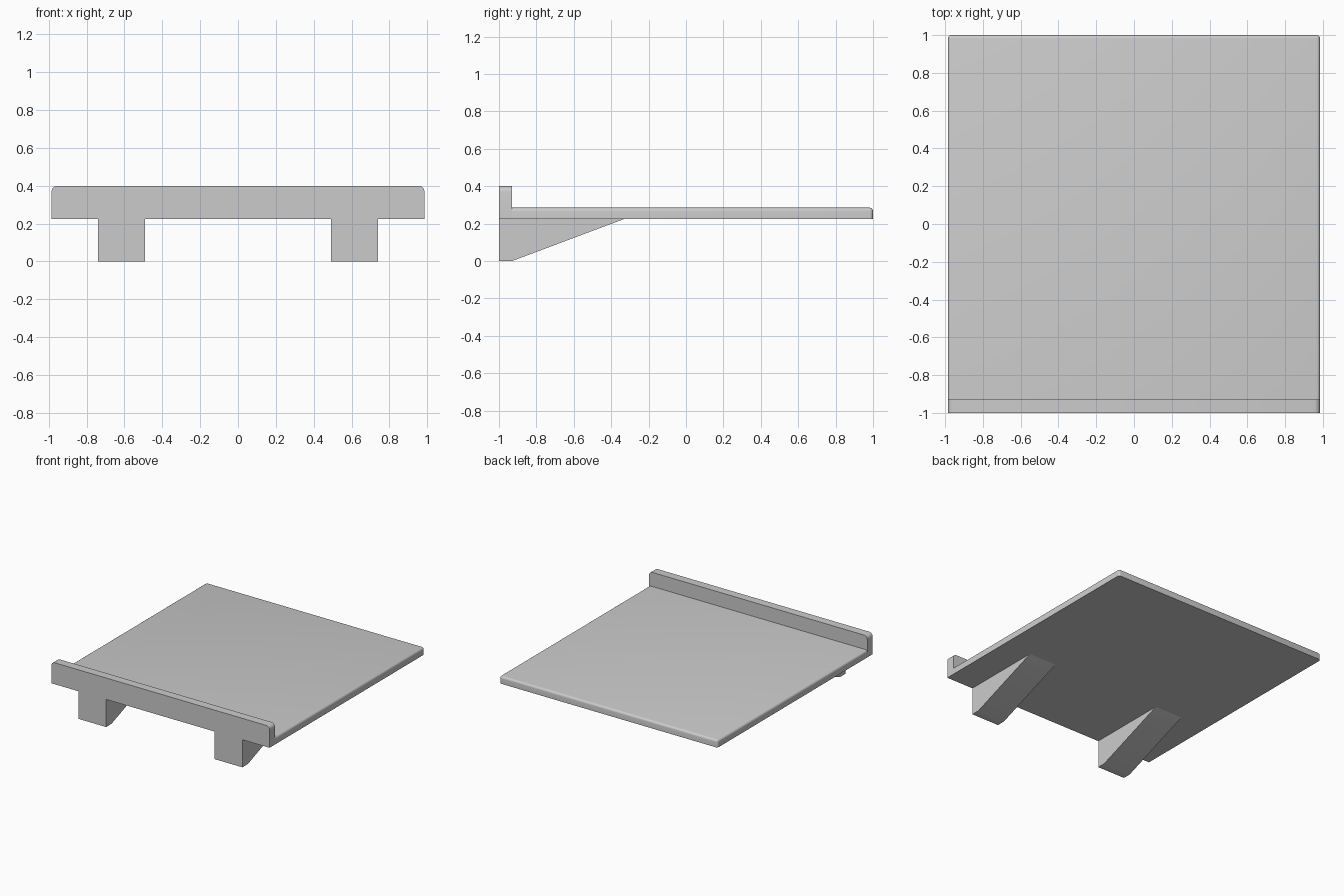
import bpy, bmesh
from mathutils import Vector

if "Cube" in bpy.data.objects:
    bpy.data.objects.remove(bpy.data.objects["Cube"])

HALF_W = 0.985
Z0, Z1, Z_RIM = 0.225, 0.285, 0.40
Y_RIM = -0.93


def prism(name, profile, sweep, round_edge=None, radius=0.02):
    """Extrude a planar profile; bevel the edges picked by round_edge(a, b)."""
    bm = bmesh.new()
    face = bm.faces.new([bm.verts.new(p) for p in profile])
    ext = bmesh.ops.extrude_face_region(bm, geom=[face])
    moved = [g for g in ext["geom"] if isinstance(g, bmesh.types.BMVert)]
    bmesh.ops.translate(bm, verts=moved, vec=Vector(sweep))
    bmesh.ops.recalc_face_normals(bm, faces=bm.faces)
    if round_edge:
        edges = [e for e in bm.edges if round_edge(e.verts[0].co, e.verts[1].co)]
        bmesh.ops.bevel(bm, geom=edges, offset=radius, segments=4,
                        profile=0.5, affect='EDGES')
    mesh = bpy.data.meshes.new(name)
    bm.to_mesh(mesh)
    bm.free()
    obj = bpy.data.objects.new(name, mesh)
    bpy.context.collection.objects.link(obj)
    bpy.ops.object.select_all(action='DESELECT')
    obj.select_set(True)
    bpy.context.view_layer.objects.active = obj
    bpy.ops.object.shade_smooth_by_angle(angle=0.6)
    return obj


# Flat shelf plate, rounded on its top edges and rear corners
def plate_edge(a, b):
    mid = (a + b) / 2
    top = mid.z > Z1 - 1e-4 and mid.y > Y_RIM + 1e-4
    rear_corner = abs(a.z - b.z) > 1e-4 and mid.y > 0.99
    return top or rear_corner


prism("shelf_plate",
      [(-HALF_W, Y_RIM, Z0), (HALF_W, Y_RIM, Z0), (HALF_W, 1, Z0), (-HALF_W, 1, Z0)],
      (0, 0, Z1 - Z0), plate_edge, 0.018)

# Upright front lip with rounded upper corners
prism("front_lip",
      [(-HALF_W, -1, Z0), (HALF_W, -1, Z0), (HALF_W, -1, Z_RIM), (-HALF_W, -1, Z_RIM)],
      (0, Y_RIM + 1, 0),
      lambda a, b: abs(a.y - b.y) > 1e-4 and a.z > Z_RIM - 1e-4, 0.03)

# Pair of wedge feet under the front edge
feet = prism("wedge_feet",
             [(0.49, -1, 0), (0.49, Y_RIM, 0), (0.49, -0.33, Z0), (0.49, -1, Z0)],
             (0.25, 0, 0))
feet.modifiers.new("Mirror", 'MIRROR')
